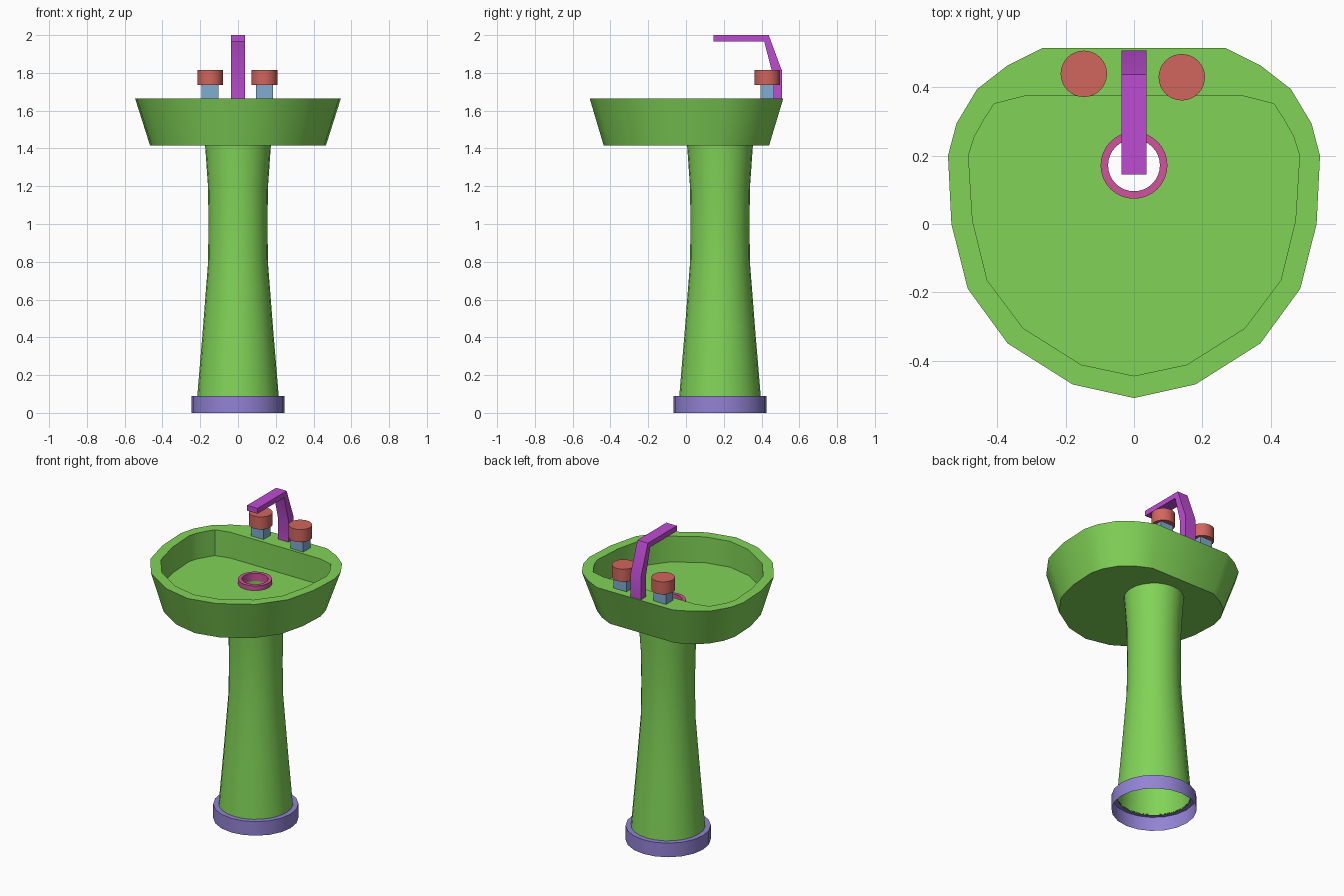
import bpy
import bmesh
import math

if "Cube" in bpy.data.objects:
    bpy.data.objects.remove(bpy.data.objects["Cube"], do_unlink=True)


def material(name, rgb):
    """Flat material from 0-255 display colour."""
    lin = [((c / 255 + 0.055) / 1.055) ** 2.4 for c in rgb] + [1]
    mat = bpy.data.materials.new(name)
    mat.use_nodes = True
    mat.diffuse_color = lin
    mat.node_tree.nodes["Principled BSDF"].inputs["Base Color"].default_value = lin
    return mat


green = material("green", (129, 211, 87))
violet = material("violet", (146, 131, 212))
magenta = material("magenta", (190, 76, 210))
red = material("red", (209, 101, 93))
pink = material("pink", (208, 84, 155))
blue = material("blue", (128, 172, 208))


def loft(name, loops, mat, caps=False, wrap=False):
    """Skin a series of equal-length point loops."""
    bm = bmesh.new()
    rings = [[bm.verts.new(p) for p in loop] for loop in loops]
    pairs = list(zip(rings, rings[1:]))
    if wrap:
        pairs.append((rings[-1], rings[0]))
    for a, b in pairs:
        for i in range(len(a)):
            j = (i + 1) % len(a)
            bm.faces.new((a[i], a[j], b[j], b[i]))
    if caps:
        bm.faces.new(rings[0])
        bm.faces.new(rings[-1])
        bmesh.ops.recalc_face_normals(bm, faces=bm.faces)
    mesh = bpy.data.meshes.new(name)
    bm.to_mesh(mesh)
    bm.free()
    mesh.materials.append(mat)
    obj = bpy.data.objects.new(name, mesh)
    bpy.context.collection.objects.link(obj)
    bpy.ops.object.select_all(action="DESELECT")
    obj.select_set(True)
    bpy.context.view_layer.objects.active = obj
    bpy.ops.object.shade_smooth_by_angle(angle=math.radians(32))
    return obj


def circle(r, z, x, y, sides):
    """Counter-clockwise circle starting at the front."""
    angles = [2 * math.pi * i / sides - math.pi / 2 for i in range(sides)]
    return [(x + r * math.cos(a), y + r * math.sin(a), z) for a in angles]


def lathe(name, profile, x, y, sides, mat, **options):
    return loft(name, [circle(r, z, x, y, sides) for r, z in profile], mat, **options)


def mirrored(half, z, scale=1):
    """Full outline from its right half, whose first point is on the centre line."""
    full = half + [(-x, y) for x, y in reversed(half[1:])]
    return [(x * scale, y * scale, z) for x, y in full]


# Basin: hollow bowl with a flat floor, thick rim and drain hole
rim_z, under_z, floor_z = 1.665, 1.415, 1.5
axis_y, drain_y = 0.18, 0.172
outer = [(0, -0.51), (0.18, -0.47), (0.37, -0.35), (0.487, -0.19), (0.535, 0),
         (0.545, 0.2), (0.52, 0.295), (0.46, 0.395), (0.37, 0.465), (0.27, 0.515)]
inner = [(0, -0.445), (0.155, -0.412), (0.325, -0.305), (0.43, -0.165), (0.473, 0.01),
         (0.485, 0.2), (0.468, 0.255), (0.44, 0.305), (0.41, 0.352), (0.32, 0.375)]
count = 2 * len(outer) - 1
loft("basin", [circle(0.08, under_z, 0, drain_y, count),
               mirrored(outer, under_z, 0.854),
               mirrored(outer, rim_z),
               mirrored(inner, rim_z),
               mirrored(inner, floor_z),
               circle(0.08, floor_z, 0, drain_y, count)], green, wrap=True)

# Drain collar
lathe("drain_ring", [(0.098, 1.48), (0.098, 1.53), (0.076, 1.53), (0.076, 1.48)],
      0, drain_y, 32, pink, wrap=True)

# Pedestal and its open foot ring
lathe("pedestal", [(0.216, 0.085), (0.187, 0.43), (0.159, 0.79), (0.156, 1.0),
                   (0.159, 1.2), (0.174, under_z)], 0, axis_y, 24, green)
lathe("foot_ring", [(0.247, 0), (0.247, 0.09), (0.214, 0.09)], 0, axis_y, 20, violet)

# Faucet: bent flat bar
bar = [(0.457, 1.66), (0.508, 1.66), (0.508, 1.81), (0.438, 2.0),
       (0.145, 2.0), (0.145, 1.966), (0.414, 1.966), (0.457, 1.8)]
loft("faucet", [[(x, y, z) for y, z in bar] for x in (-0.037, 0.037)], magenta, caps=True)

# Taps: square stem with a round knob
for side, x, y in (("right", -0.147, 0.44), ("left", 0.14, 0.43)):
    corners = [(x + 0.045 * sx, y + 0.036 * sy)
               for sx, sy in ((-1, -1), (1, -1), (1, 1), (-1, 1))]
    loft(side + "_tap_stem", [[(u, v, z) for u, v in corners] for z in (1.66, 1.74)],
         blue, caps=True)
    lathe(side + "_tap_knob", [(0.068, 1.735), (0.068, 1.815)], x, y, 32, red, caps=True)
